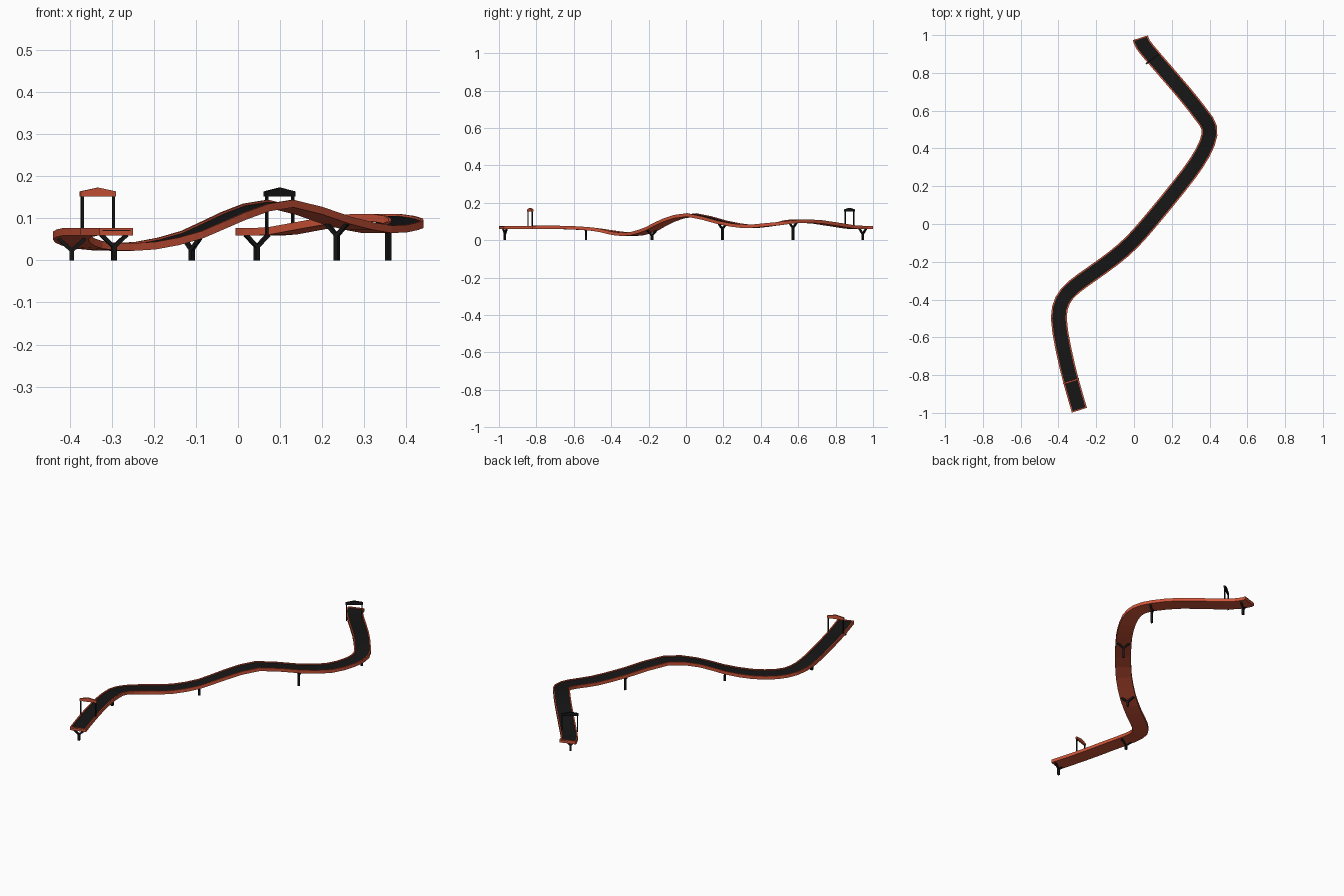
import bpy, bmesh, math
from mathutils import Vector

if "Cube" in bpy.data.objects:
    bpy.data.objects.remove(bpy.data.objects["Cube"])

def material(name, col):
    m = bpy.data.materials.new(name)
    m.diffuse_color = (*col, 1)
    m.use_nodes = True
    m.node_tree.nodes["Principled BSDF"].inputs["Base Color"].default_value = m.diffuse_color
    return m

RED = material("red", (0.62, 0.09, 0.04))
BLACK = material("black", (0.008, 0.008, 0.008))
W, H, RIM, DEPTH = 0.042, 0.018, 0.007, 0.005   # half width, thickness, rim width, rim height

# centre line of the track: x, y, rim height
CTRL = [(-0.289, -0.986, .077), (-0.333, -0.833, .077), (-0.374, -0.66, .077),
        (-0.398, -0.5, .068), (-0.378, -0.405, .052), (-0.32, -0.335, .042),
        (-0.22, -0.262, .044), (-0.11, -0.182, .07), (-0.01, -0.095, .115),
        (0.1, 0.03, .144), (0.235, 0.195, .104), (0.33, 0.322, .083),
        (0.388, 0.43, .09), (0.398, 0.51, .1), (0.355, 0.58, .11),
        (0.26, 0.7, .107), (0.11, 0.874, .08), (0.048, 0.95, .077), (0.034, 0.986, .077)]
P = [Vector(p) for p in CTRL]

def spline(i, t):
    a, b, c, d = (P[max(0, min(len(P) - 1, i + k))] for k in (-1, 0, 1, 2))
    return 0.5 * (2 * b + (c - a) * t + (2 * a - 5 * b + 4 * c - d) * t * t
                  + (3 * b - a - 3 * c + d) * t ** 3)

path = []
for i in range(len(P) - 1):
    path += [spline(i, 0), spline(i, 0.5)]
path.append(P[-1])

def side(i):
    # horizontal vector across the track
    d = path[min(i + 1, len(path) - 1)] - path[max(i - 1, 0)]
    if i in (0, len(path) - 1):
        d = Vector((-0.3, 0.95, 0))
    return Vector((d.y, -d.x, 0)).normalized()

def nearest(x, y):
    return min(range(len(path)), key=lambda i: (path[i].xy - Vector((x, y))).length)

def finish(name, bm, mat):
    bmesh.ops.recalc_face_normals(bm, faces=bm.faces)
    me = bpy.data.meshes.new(name)
    bm.to_mesh(me)
    bm.free()
    me.materials.append(mat)
    ob = bpy.data.objects.new(name, me)
    bpy.context.collection.objects.link(ob)
    return ob

def sweep(name, section, mat):
    bm = bmesh.new()
    rings = [[bm.verts.new(p + side(i) * u + Vector((0, 0, v))) for u, v in section]
             for i, p in enumerate(path)]
    n = len(section)
    for a, b in zip(rings, rings[1:]):
        for k in range(n):
            bm.faces.new((a[k], a[(k + 1) % n], b[(k + 1) % n], b[k]))
    bm.faces.new(rings[0])
    bm.faces.new(rings[-1])
    return finish(name, bm, mat)

def beam(bm, a, b, t, across):
    # square bar from a to b
    d = (b - a).normalized()
    u = d.cross(across.cross(Vector((0, 0, 1)))).normalized() * t / 2
    w = d.cross(u).normalized() * t / 2
    q = [[bm.verts.new(p + u * s + w * r) for s, r in ((-1, -1), (1, -1), (1, 1), (-1, 1))]
         for p in (a, b)]
    for k in range(4):
        bm.faces.new((q[0][k], q[0][(k + 1) % 4], q[1][(k + 1) % 4], q[1][k]))
    bm.faces.new(q[0])
    bm.faces.new(q[1])

def prism(name, outline, origin, across, thick, mat):
    # outline in (across, z), extruded along the track
    bm = bmesh.new()
    along = across.cross(Vector((0, 0, 1))) * thick / 2
    f, g = ([bm.verts.new(origin + across * u + Vector((0, 0, v)) + along * s)
             for u, v in outline] for s in (-1, 1))
    n = len(outline)
    for k in range(n):
        bm.faces.new((f[k], f[(k + 1) % n], g[(k + 1) % n], g[k]))
    bm.faces.new(f)
    bm.faces.new(g)
    return finish(name, bm, mat)

# track body with raised rims, and the road surface in its channel
w = W - RIM
sweep("track_body", [(-W, 0), (-W, -H), (W, -H), (W, 0), (w, 0),
                     (w, -DEPTH - .002), (-w, -DEPTH - .002), (-w, 0)], RED)
sweep("road_surface", [(-w, -DEPTH), (w, -DEPTH), (w, -DEPTH - .003), (-w, -DEPTH - .003)], BLACK)

# low rims closing both ends
for name, i, s in (("front_end_rim", 0, 1), ("back_end_rim", -1, -1)):
    a = side(i % len(path))
    d = a.cross(Vector((0, 0, 1))) * -s * 0.003
    prism(name, [(-w, 0), (w, 0), (w, -H + .002), (-w, -H + .002)], path[i] + d, a, 0.006, RED)

# forked supports
for k, (x, y) in enumerate([(-.295, -.968), (-.395, -.535), (-.11, -.182),
                            (.235, .195), (.357, .572), (.045, .945)]):
    i = nearest(x, y)
    a, under = side(i), path[i].z - H
    bm = bmesh.new()
    fork = Vector((x, y, under - 0.027))
    beam(bm, Vector((x, y, 0)), fork + Vector((0, 0, .003)), 0.011, a)
    for s in (-1, 1):
        beam(bm, fork, Vector((x, y, under + .002)) + a * s * 0.032, 0.009, a)
    finish(f"support_{k + 1}", bm, BLACK)

# gateways: two posts and a gabled banner
for name, x, y, a, mat in (("start_gate", -.333, -.833, Vector((.955, .295, 0)), RED),
                           ("finish_gate", .099, .874, Vector((.8, .6, 0)), BLACK)):
    bm = bmesh.new()
    for s in (-1, 1):
        p = Vector((x, y, 0)) + a * s * 0.039
        beam(bm, p + Vector((0, 0, .062)), p + Vector((0, 0, .158)), 0.006, a)
    finish(name + "_posts", bm, BLACK)
    prism(name + "_banner", [(-.044, .152), (.044, .152), (.044, .164), (0, .173), (-.044, .164)],
          Vector((x, y, 0)), a, 0.009, mat)
